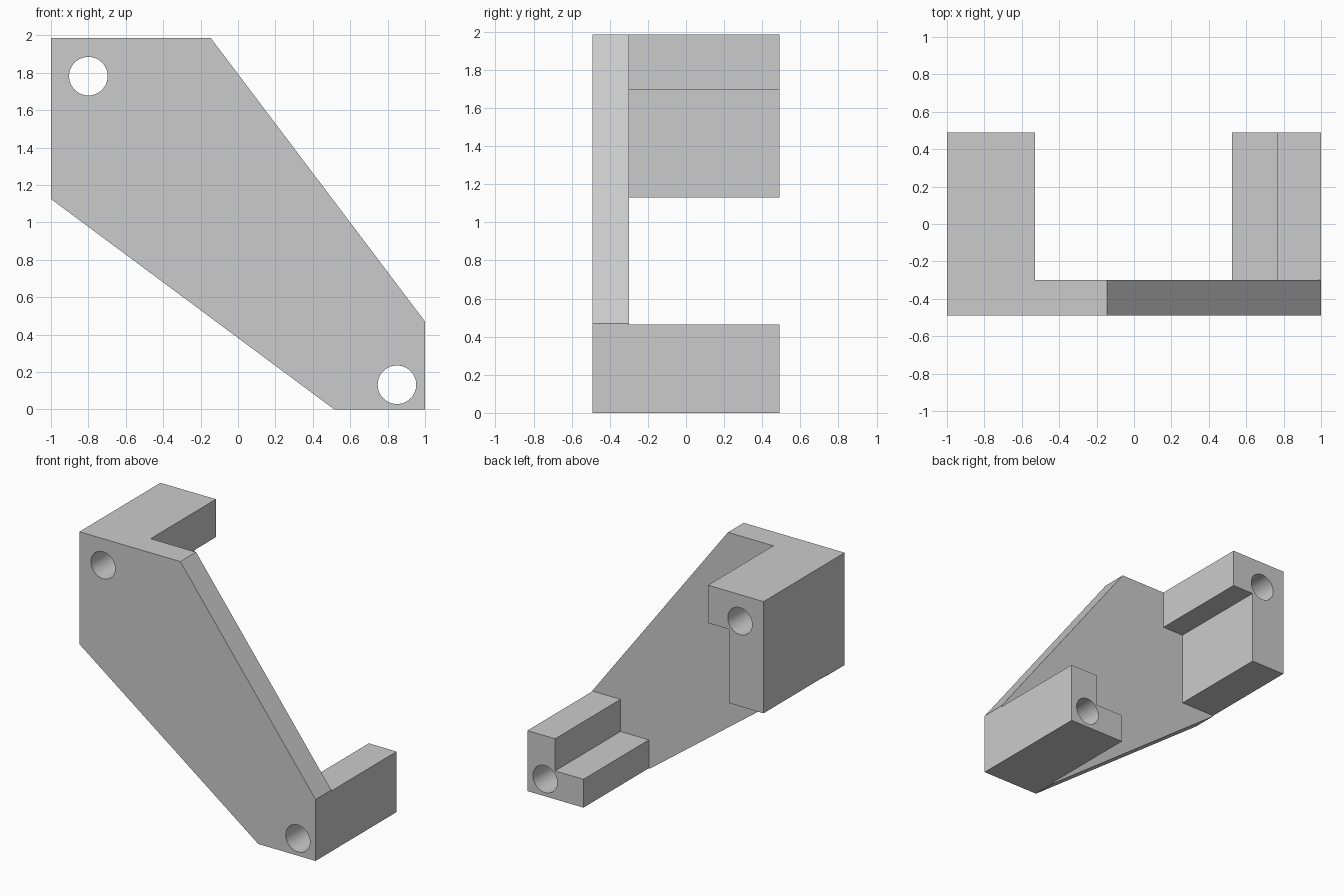
import bpy
import bmesh
from mathutils import Matrix, Vector

cube = bpy.data.objects.get("Cube")
if cube:
    bpy.data.objects.remove(cube, do_unlink=True)

FRONT, PLATE_BACK, BACK = -0.49, -0.30, 0.49
TOP = 1.985

grey = bpy.data.materials.new("plain_grey")
grey.use_nodes = True
grey.diffuse_color = (0.6, 0.6, 0.6, 1)
grey.node_tree.nodes["Principled BSDF"].inputs["Base Color"].default_value = (0.6, 0.6, 0.6, 1)


def add_object(name, bm):
    bmesh.ops.recalc_face_normals(bm, faces=bm.faces)
    mesh = bpy.data.meshes.new(name)
    bm.to_mesh(mesh)
    bm.free()
    mesh.materials.append(grey)
    obj = bpy.data.objects.new(name, mesh)
    bpy.context.collection.objects.link(obj)
    return obj


def prism(name, profile, y0, y1):
    """Extrude an x-z profile along y."""
    bm = bmesh.new()
    face = bm.faces.new([bm.verts.new((x, y0, z)) for x, z in profile])
    new = bmesh.ops.extrude_face_region(bm, geom=[face])["geom"]
    bmesh.ops.translate(bm, vec=Vector((0, y1 - y0, 0)),
                        verts=[v for v in new if isinstance(v, bmesh.types.BMVert)])
    return add_object(name, bm)


def bolt_cutter(name, x, z):
    bm = bmesh.new()
    place = Matrix.Translation((x, 0, z)) @ Matrix.Rotation(1.5707963, 4, "X")
    bmesh.ops.create_cone(bm, cap_ends=True, segments=48, radius1=0.103,
                          radius2=0.103, depth=1.4, matrix=place)
    return add_object(name, bm)


def combine(target, other, operation):
    mod = target.modifiers.new(other.name, "BOOLEAN")
    mod.operation = operation
    mod.solver = "EXACT"
    mod.object = other
    bpy.ops.object.select_all(action="DESELECT")
    target.select_set(True)
    bpy.context.view_layer.objects.active = target
    bpy.ops.object.modifier_apply(modifier=mod.name)
    bpy.data.objects.remove(other, do_unlink=True)


# Slanted front plate
bracket = prism("bracket", [(-1, TOP), (-0.145, TOP), (1, 0.47), (1, 0),
                            (0.515, 0), (-1, 1.125)], FRONT, PLATE_BACK)

# Stepped lugs reaching back from both ends, rooted inside the plate
root = (FRONT + PLATE_BACK) / 2
upper = prism("upper_lug", [(-1, TOP), (-0.53, TOP), (-0.53, 1.695), (-0.71, 1.695),
                            (-0.71, 1.13), (-1, 1.13)], root, BACK)
lower = prism("lower_lug", [(0.525, 0), (1, 0), (1, 0.463), (0.765, 0.463),
                            (0.765, 0.217), (0.525, 0.217)], root, BACK)
combine(bracket, upper, "UNION")
combine(bracket, lower, "UNION")

# Bolt holes through plate and lugs
combine(bracket, bolt_cutter("upper_bolt_hole", -0.80, 1.782), "DIFFERENCE")
combine(bracket, bolt_cutter("lower_bolt_hole", 0.85, 0.132), "DIFFERENCE")

# Smooth hole walls, crisp edges elsewhere
bpy.ops.object.shade_smooth_by_angle(angle=0.5)
